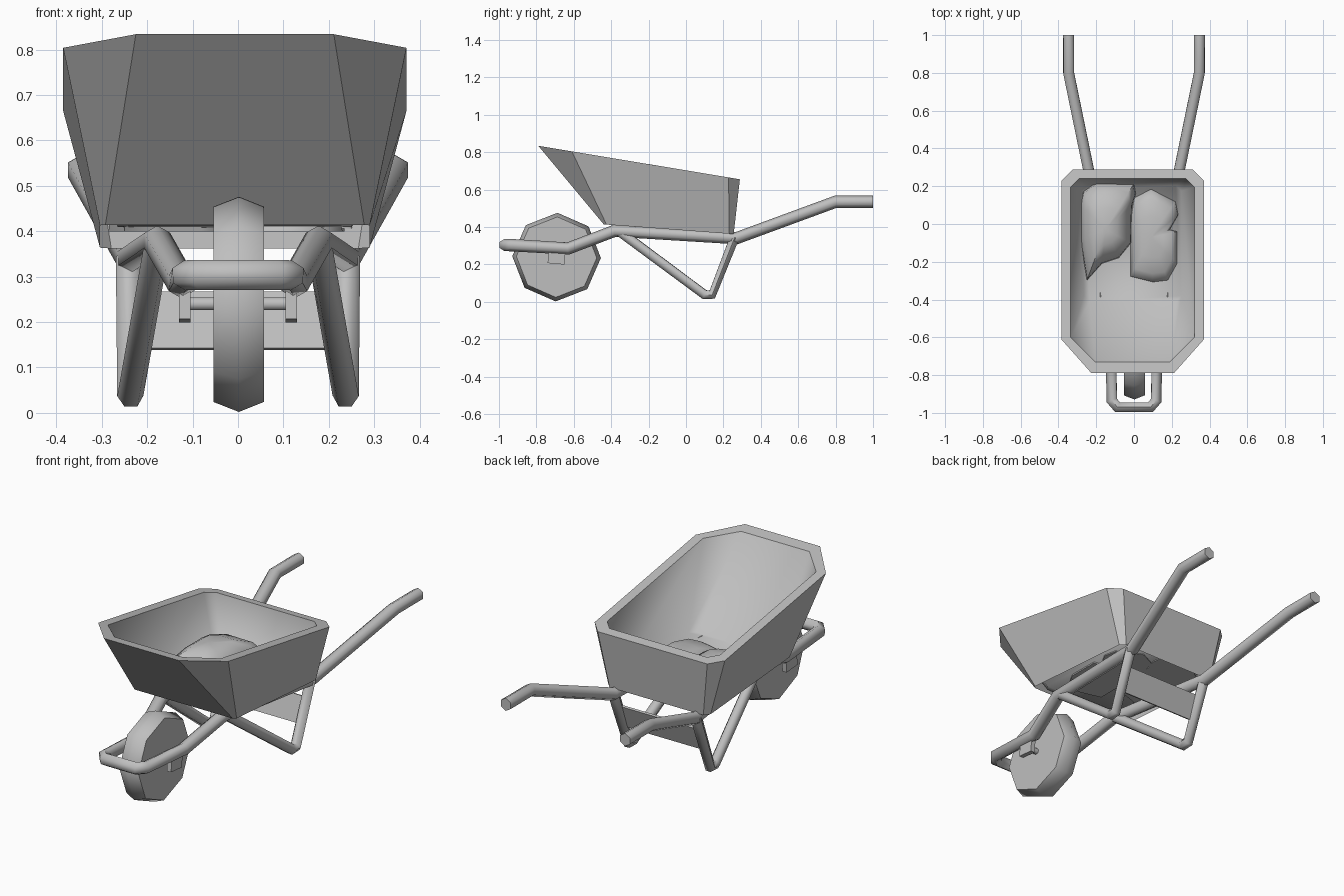
import bpy, bmesh, math
from mathutils import Matrix

cube = bpy.data.objects.get("Cube")
if cube:
    bpy.data.objects.remove(cube, do_unlink=True)

grey = bpy.data.materials.new("plain_grey")
grey.use_nodes = True
COLOUR = (0.52, 0.52, 0.52, 1)
grey.diffuse_color = COLOUR
grey.node_tree.nodes["Principled BSDF"].inputs["Base Color"].default_value = COLOUR


def add_object(name, mesh, angle):
    mesh.materials.clear()
    mesh.materials.append(grey)
    ob = bpy.data.objects.new(name, mesh)
    bpy.context.collection.objects.link(ob)
    if angle:
        bpy.ops.object.select_all(action='DESELECT')
        ob.select_set(True)
        bpy.context.view_layer.objects.active = ob
        bpy.ops.object.shade_smooth_by_angle(angle=math.radians(angle))
    return ob


def finish(bm, name, angle=0):
    mesh = bpy.data.meshes.new(name)
    bm.to_mesh(mesh)
    bm.free()
    return add_object(name, mesh, angle)


def loft(name, rings, cap_start, cap_end, angle, inward=False):
    """Bridge rings of equal length into one surface."""
    bm = bmesh.new()
    rows = [[bm.verts.new(p) for p in ring] for ring in rings]
    for a, b in zip(rows, rows[1:]):
        for i in range(len(a)):
            j = (i + 1) % len(a)
            bm.faces.new((a[i], a[j], b[j], b[i]))
    if cap_start:
        bm.faces.new(rows[0][::-1])
    if cap_end:
        bm.faces.new(rows[-1])
    if not inward:
        bmesh.ops.recalc_face_normals(bm, faces=bm.faces)
    return finish(bm, name, angle)


def tube(name, points, radius, tilt=0):
    """Six-sided pipe along a path."""
    curve = bpy.data.curves.new(name, 'CURVE')
    curve.dimensions = '3D'
    curve.bevel_depth = radius
    curve.bevel_resolution = 1
    curve.use_fill_caps = True
    spline = curve.splines.new('POLY')
    spline.points.add(len(points) - 1)
    for sp, p in zip(spline.points, points):
        sp.co = (*p, 1)
        sp.tilt = tilt
    temp = bpy.data.objects.new(name + "_path", curve)
    bpy.context.collection.objects.link(temp)
    bpy.context.view_layer.update()
    deps = bpy.context.evaluated_depsgraph_get()
    mesh = bpy.data.meshes.new_from_object(temp.evaluated_get(deps))
    bpy.data.objects.remove(temp, do_unlink=True)
    return add_object(name, mesh, 62)


def box(name, centre, size, tilt=0):
    bm = bmesh.new()
    bmesh.ops.create_cube(bm, size=1, matrix=Matrix.Translation(centre)
                          @ Matrix.Rotation(tilt, 4, 'X')
                          @ Matrix.Diagonal((*size, 1)))
    return finish(bm, name)


def mirror(points):
    return [(-x, y, z) for x, y, z in points]


# Tub: chamfered rim sloping down to the back, open underside
def tub_ring(half, front, back, cut_x, cut_y, cut_back, height, slope):
    side = [(half - cut_x, front), (half, front + cut_y),
            (half, back - cut_back), (half - cut_back, back)]
    outline = side + [(-x, y) for x, y in reversed(side)]
    return [(x - 0.007, y, height + (back - y) * slope) for x, y in outline]


inner_rim = tub_ring(0.328, -0.73, 0.24, 0.13, 0.13, 0.045, 0.663, 0.166)
loft("tub_shell", [
    tub_ring(0.297, -0.44, 0.255, 0.012, 0.015, 0.025, 0.362, 0.075),
    tub_ring(0.378, -0.79, 0.288, 0.16, 0.18, 0.06, 0.655, 0.166),
    inner_rim,
], False, False, 40)
# Inside of the tub, with walls blending into the floor
loft("tub_liner", [
    inner_rim,
    tub_ring(0.258, -0.41, 0.205, 0.03, 0.03, 0.03, 0.405, 0.01),
], False, True, 89, inward=True)


# Two slumped sacks lying in the tub
def sack(name, outline, peak, top):
    layers = [(1, 0.0), (0.97, 0.35), (0.8, 0.72), (0.45, 0.95), (0.1, 1.0)]
    floor = 0.4
    rings = [[(peak[0] + (x - peak[0]) * s, peak[1] + (y - peak[1]) * s,
               floor + (top - floor) * h) for x, y in outline]
             for s, h in layers]
    loft(name, rings, True, True, 60)


sack("sack_right", [(-.285, -.08), (-.285, .1), (-.27, .17), (-.2, .22),
                    (0, .215), (.01, .16), (-.01, .1), (-.015, -.1),
                    (-.08, -.18), (-.17, -.21), (-.25, -.3)], (-.15, -.03), .54)
sack("sack_left", [(-.02, -.28), (-.02, .02), (0, .14), (.09, .185),
                   (.14, .16), (.22, .12), (.235, .05), (.19, -.03),
                   (.23, -.04), (.23, -.21), (.18, -.3), (.1, -.31)],
     (.09, -.07), .47)

# Frame: one tube from handle to handle, looping round the wheel
half_frame = [(.346, 1, .535), (.346, .8, .535), (.237, .27, .34),
              (.178, -.38, .38), (.124, -.63, .285),
              (.117, -.935, .303), (.087, -.97, .304)]
tube("frame", half_frame + mirror(half_frame)[::-1], 0.033, math.radians(30))

# Legs
leg = [(.178, -.35, .372), (.237, .1, .038), (.237, .14, .038), (.24, .26, .345)]
tube("left_leg", leg, 0.029)
tube("right_leg", mirror(leg), 0.029)

# Cross plate between the rear leg tubes
box("leg_cross_plate", (0, .2, .203), (.48, .012, .133), math.radians(-20))


# Wheel: eight-sided, with a crowned tread
def wheel_ring(x, radius):
    return [(x, -.692 + radius * math.sin(a), .239 + radius * math.cos(a))
            for a in (i * math.tau / 8 + 0.02 for i in range(8))]


loft("wheel", [wheel_ring(-.054, .215), wheel_ring(.002, .237),
               wheel_ring(.057, .215)], True, True, 60)

# Axle and its brackets
tube("axle", [(-.12, -.692, .24), (.12, -.692, .24)], 0.016)
for side, name in ((1, "left"), (-1, "right")):
    box(name + "_axle_bracket", (side * .117, -.692, .238), (.025, .09, .07),
        math.radians(-5))
